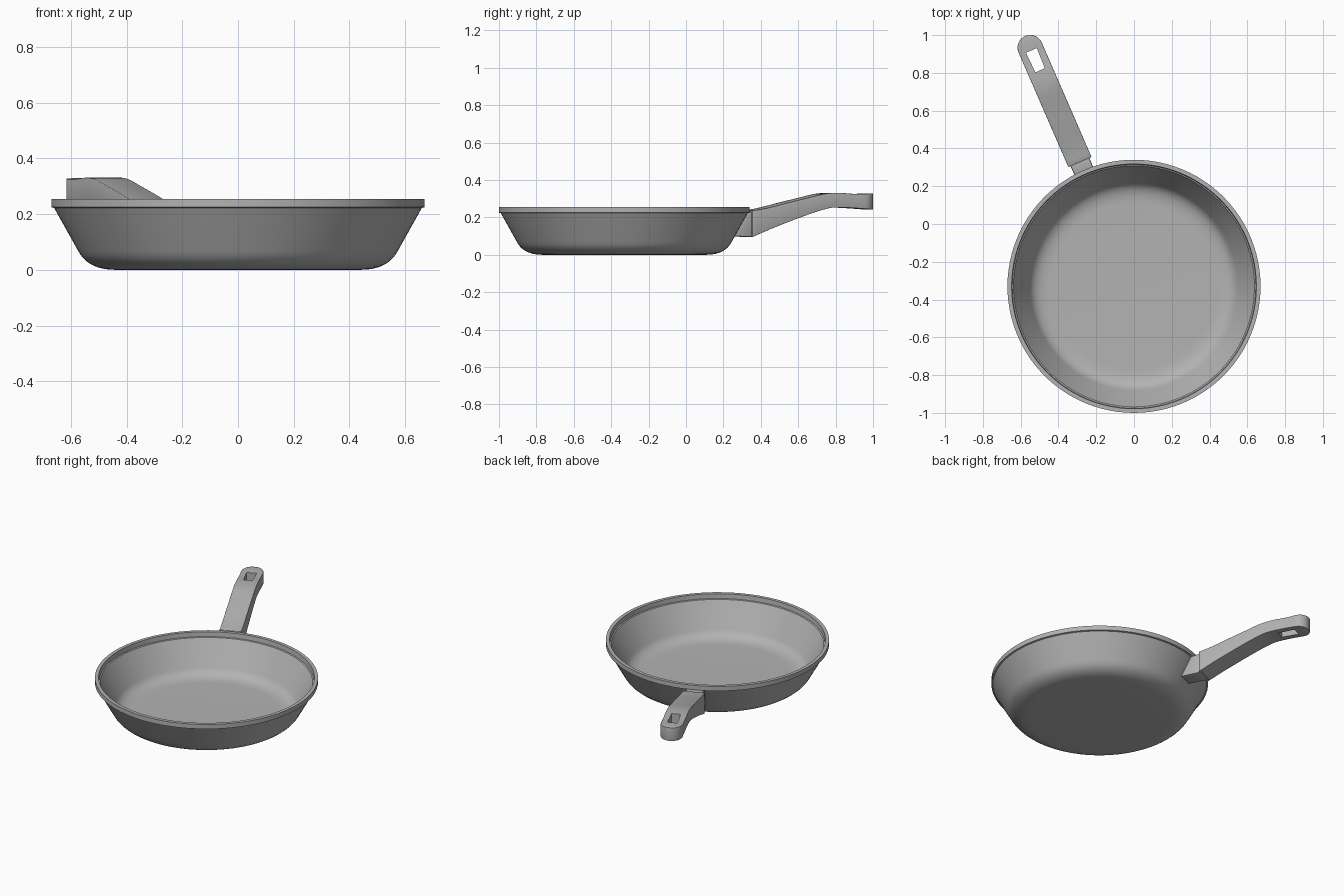
import bpy, bmesh, math
from mathutils import Matrix

if "Cube" in bpy.data.objects:
    bpy.data.objects.remove(bpy.data.objects["Cube"])

metal = bpy.data.materials.new("grey metal")
metal.use_nodes = True
GREY = (0.45, 0.45, 0.45, 1)
metal.diffuse_color = GREY
metal.node_tree.nodes["Principled BSDF"].inputs["Base Color"].default_value = GREY

# Radial frame: local y runs outward from the pan centre along the handle
CENTRE = Matrix.Translation((0, -0.33, 0))
RADIAL = CENTRE @ Matrix.Rotation(math.radians(23.5), 4, "Z")


def make_object(name, bm, matrix):
    bmesh.ops.recalc_face_normals(bm, faces=bm.faces)
    mesh = bpy.data.meshes.new(name)
    bm.to_mesh(mesh)
    bm.free()
    mesh.transform(matrix)
    mesh.materials.append(metal)
    obj = bpy.data.objects.new(name, mesh)
    bpy.context.collection.objects.link(obj)
    return obj


def activate(obj):
    bpy.ops.object.select_all(action="DESELECT")
    obj.select_set(True)
    bpy.context.view_layer.objects.active = obj


def smooth(obj, degrees=30):
    activate(obj)
    bpy.ops.object.shade_smooth_by_angle(angle=math.radians(degrees))


def apply_modifier(obj, modifier):
    activate(obj)
    bpy.ops.object.modifier_apply(modifier=modifier.name)


def bevel(obj, width, segments):
    mod = obj.modifiers.new("soft edges", "BEVEL")
    mod.width, mod.segments = width, segments
    mod.limit_method, mod.angle_limit = "ANGLE", math.radians(40)
    apply_modifier(obj, mod)


def loft(sections):
    """Box loft through (distance, half width, bottom, top) sections."""
    bm = bmesh.new()
    rings = [[bm.verts.new(p) for p in ((-w, y, b), (w, y, b), (w, y, t), (-w, y, t))]
             for y, w, b, t in sections]
    for r0, r1 in zip(rings, rings[1:]):
        for i in range(4):
            j = (i + 1) % 4
            bm.faces.new((r0[i], r0[j], r1[j], r1[i]))
    bm.faces.new(rings[0])
    bm.faces.new(rings[-1])
    return bm


def interpolate(points, x):
    """Smooth curve through the given points."""
    n = len(points)
    for i in range(n - 1):
        (x0, y0), (x1, y1) = points[i], points[i + 1]
        if x <= x1 or i == n - 2:
            a, b = points[max(i - 1, 0)], points[min(i + 2, n - 1)]
            m0 = (y1 - a[1]) / (x1 - a[0]) * (x1 - x0)
            m1 = (b[1] - y0) / (b[0] - x0) * (x1 - x0)
            t = min(max((x - x0) / (x1 - x0), 0), 1)
            return ((2*t**3 - 3*t*t + 1) * y0 + (t**3 - 2*t*t + t) * m0
                    + (3*t*t - 2*t**3) * y1 + (t**3 - t*t) * m1)


def corner(p0, p1, p2, steps=8):
    """Rounded corner between two straight runs of a profile."""
    return [tuple((1-t)**2 * a + 2*t*(1-t) * b + t*t * c for a, b, c in zip(p0, p1, p2))
            for t in (i / steps for i in range(steps + 1))]


# Pan body: closed wall profile spun around its axis
profile = [(0, 0)] + corner((0.44, 0), (0.54, 0), (0.575, 0.07))
profile += [(0.66, 0.222), (0.67, 0.225), (0.67, 0.255), (0.648, 0.255), (0.645, 0.225), (0.638, 0.222)]
profile += corner((0.55, 0.065), (0.525, 0.015), (0.44, 0.015)) + [(0, 0.015)]
bm = bmesh.new()
verts = [bm.verts.new((r, 0, z)) for r, z in profile]
edges = [bm.edges.new(pair) for pair in zip(verts, verts[1:])]
bmesh.ops.spin(bm, geom=verts + edges, cent=(0, 0, 0), axis=(0, 0, 1),
               angle=math.tau, steps=96, use_merge=True)
bmesh.ops.remove_doubles(bm, verts=bm.verts, dist=0.0005)
smooth(make_object("pan_body", bm, CENTRE))

# Neck: block whose inner face follows the sloping wall
bm = loft([(0.62, 0.052, 0.1, 0.225), (0.73, 0.055, 0.095, 0.232)])
for v in bm.verts:
    if v.co.y < 0.7:
        v.co.y = 0.587 if v.co.z < 0.15 else 0.655
neck = make_object("handle_neck", bm, RADIAL)
bevel(neck, 0.005, 2)
smooth(neck)

# Handle: rising grip with a rounded tip
START, TIP, END = 0.718, 1.379, 1.445
top = [(0.718, 0.236), (0.8, 0.249), (0.92, 0.277), (1.04, 0.304),
       (1.14, 0.326), (1.22, 0.331), (1.33, 0.325), (1.445, 0.329)]
bottom = [(0.718, 0.094), (0.84, 0.143), (1.0, 0.2), (1.12, 0.238), (1.2, 0.253), (1.445, 0.241)]
stations = [START + (TIP - START) * i / 24 for i in range(25)]
stations += [TIP + (END - TIP) * math.sin(math.radians(a)) for a in range(9, 88, 9)]
sections = []
for s in stations:
    half = 0.067
    if s > TIP:
        half *= math.sqrt(1 - ((s - TIP) / (END - TIP)) ** 2)
    sections.append((s, half, interpolate(bottom, s), interpolate(top, s)))
handle = make_object("handle", loft(sections), RADIAL)
bevel(handle, 0.008, 3)

# Hanging hole cut through the handle
cutter = make_object("hole_cutter", loft([(1.247, 0.027, 0, 0.6), (1.362, 0.031, 0, 0.6)]), RADIAL)
cutter.hide_render = True
cut = handle.modifiers.new("hanging hole", "BOOLEAN")
cut.operation, cut.solver, cut.object = "DIFFERENCE", "EXACT", cutter
apply_modifier(handle, cut)
bpy.data.objects.remove(cutter)
smooth(handle, 35)
